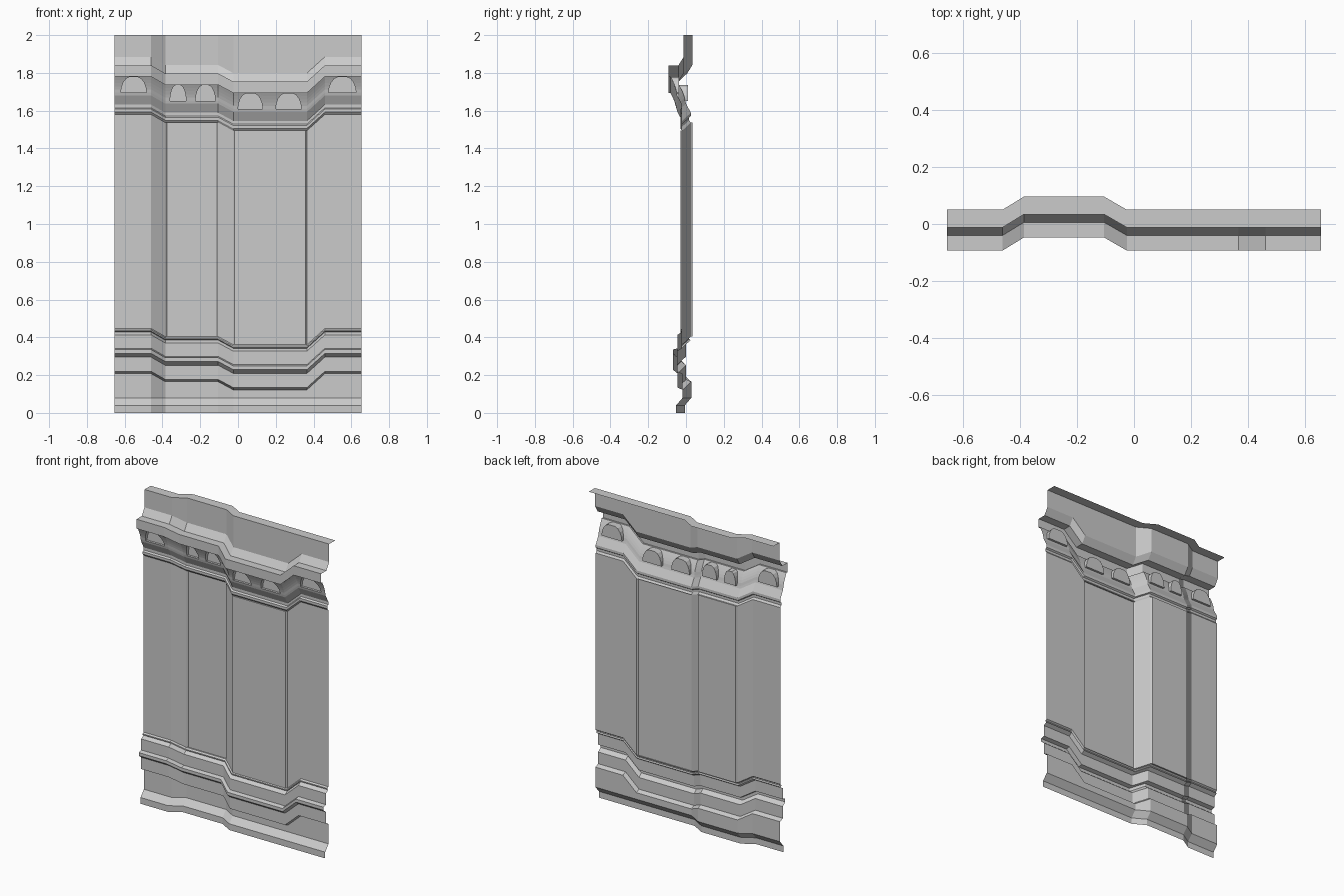
import bpy, bmesh, math

if "Cube" in bpy.data.objects:
    bpy.data.objects.remove(bpy.data.objects["Cube"])

# Plan path: (x, depth shift, height shift of the mouldings)
PATH = [(-.655, 0, 0), (-.46, 0, 0), (-.385, .046, -.043), (-.105, .046, -.043),
        (-.025, 0, -.086), (.365, 0, -.086), (.46, 0, 0), (.655, 0, 0)]
# Small steps in the wall face: (x, depth step)
STEPS = [(-.385, 0), (-.377, .009), (-.111, .009), (-.105, 0),
         (-.025, 0), (-.019, -.008), (.358, -.008), (.365, 0)]
# Arched niches: left and right edge
NICHES = [(-.62, -.485), (-.36, -.275), (-.225, -.12), (0, .13), (.2, .335), (.48, .625)]
Z_LOW, Z_TOP, NICHE_BACK = 1.695, 1.78, -.036


def interp(table, x, k):
    if x <= table[0][0]:
        return table[0][k]
    for a, b in zip(table, table[1:]):
        if x <= b[0]:
            return a[k] + (b[k] - a[k]) * (x - a[0]) / (b[0] - a[0])
    return table[-1][k]


def loft(name, xs, profile):
    """Skin a sheet through columns; profile(x) gives (y, z, moves in height)."""
    bm = bmesh.new()
    cols = []
    for x in xs:
        dy, dz = interp(PATH, x, 1), interp(PATH, x, 2)
        cols.append([bm.verts.new((x, y + dy, z + dz * m)) for y, z, m in profile(x)])
    for a, b in zip(cols, cols[1:]):
        for i in range(len(a) - 1):
            bm.faces.new((a[i], b[i], b[i + 1], a[i + 1]))
    bmesh.ops.remove_doubles(bm, verts=bm.verts, dist=1e-5)
    bmesh.ops.dissolve_degenerate(bm, edges=bm.edges, dist=1e-5)
    me = bpy.data.meshes.new(name)
    bm.to_mesh(me)
    bm.free()
    ob = bpy.data.objects.new(name, me)
    bpy.context.collection.objects.link(ob)
    return ob


path_xs = [p[0] for p in PATH]


def moulding(name, pts):
    loft(name, path_xs, lambda x: pts)


# Plinth and lower wall strip
moulding("plinth", [(-.052, 0, 0), (-.052, .04, 0), (-.018, .08, 0), (-.018, .208, 1)])

# Base moulding with its projecting roll
moulding("base_moulding", [
    (-.018, .208, 1), (-.045, .220, 1), (-.045, .295, 1), (-.070, .315, 1),
    (-.070, .335, 1), (-.045, .342, 1), (-.045, .413, 1), (-.022, .428, 1),
    (-.030, .433, 1), (-.030, .440, 1), (-.020, .447, 1)])


# Wall panels with narrow steps at the corners
def wall_profile(x):
    s = interp(STEPS, x, 1)
    return [(-.02, .447, 1), (-.02 + s, .447, 1), (-.02 + s, 1.58, 1), (-.02, 1.58, 1)]


loft("wall_panel", sorted(set(path_xs + [s[0] for s in STEPS])), wall_profile)

# Moulding under the arcade
moulding("frieze_moulding", [
    (-.020, 1.58, 1), (-.030, 1.592, 1), (-.030, 1.608, 1), (-.020, 1.615, 1),
    (-.020, 1.632, 1), (-.046, 1.680, 1), (-.050, Z_LOW, 1)])


# Arcade: curved brackets with arched niches between them
def cove(z):
    t = (z - Z_LOW) / (Z_TOP - Z_LOW)
    return -.050 - .032 * t ** 1.4


def arcade_profile(x):
    low, back = Z_LOW, None
    for a, b in NICHES:
        if a - 1e-6 <= x <= b + 1e-6:
            u = (2 * x - a - b) / (b - a)
            low = min(Z_LOW + .092 * math.sqrt(max(0, 1 - u * u)), Z_TOP - .002)
            back = NICHE_BACK
    zs = [Z_TOP + (low - Z_TOP) * i / 5 for i in range(6)]
    pts = [(cove(z), z, 1) for z in zs]
    foot = (cove(Z_LOW), Z_LOW, 1)
    pts += [foot] * 3 if back is None else [(back, low, 1), (back, Z_LOW, 1), foot]
    return pts[::-1]


arch_xs = []
for a, b in NICHES:
    arch_xs += [a - .0001, b + .0001]
    arch_xs += [(a + b) / 2 - (b - a) / 2 * math.cos(math.pi * i / 10) for i in range(11)]
loft("arcade", sorted(set(path_xs + arch_xs)), arcade_profile)

# Cornice, upper wall and top lip
moulding("cornice", [
    (-.082, Z_TOP, 1), (-.093, Z_TOP, 1), (-.093, 1.84, 1), (-.040, 1.84, 1),
    (-.012, 1.885, 1), (-.012, 2, 0), (.050, 2, 0)])
